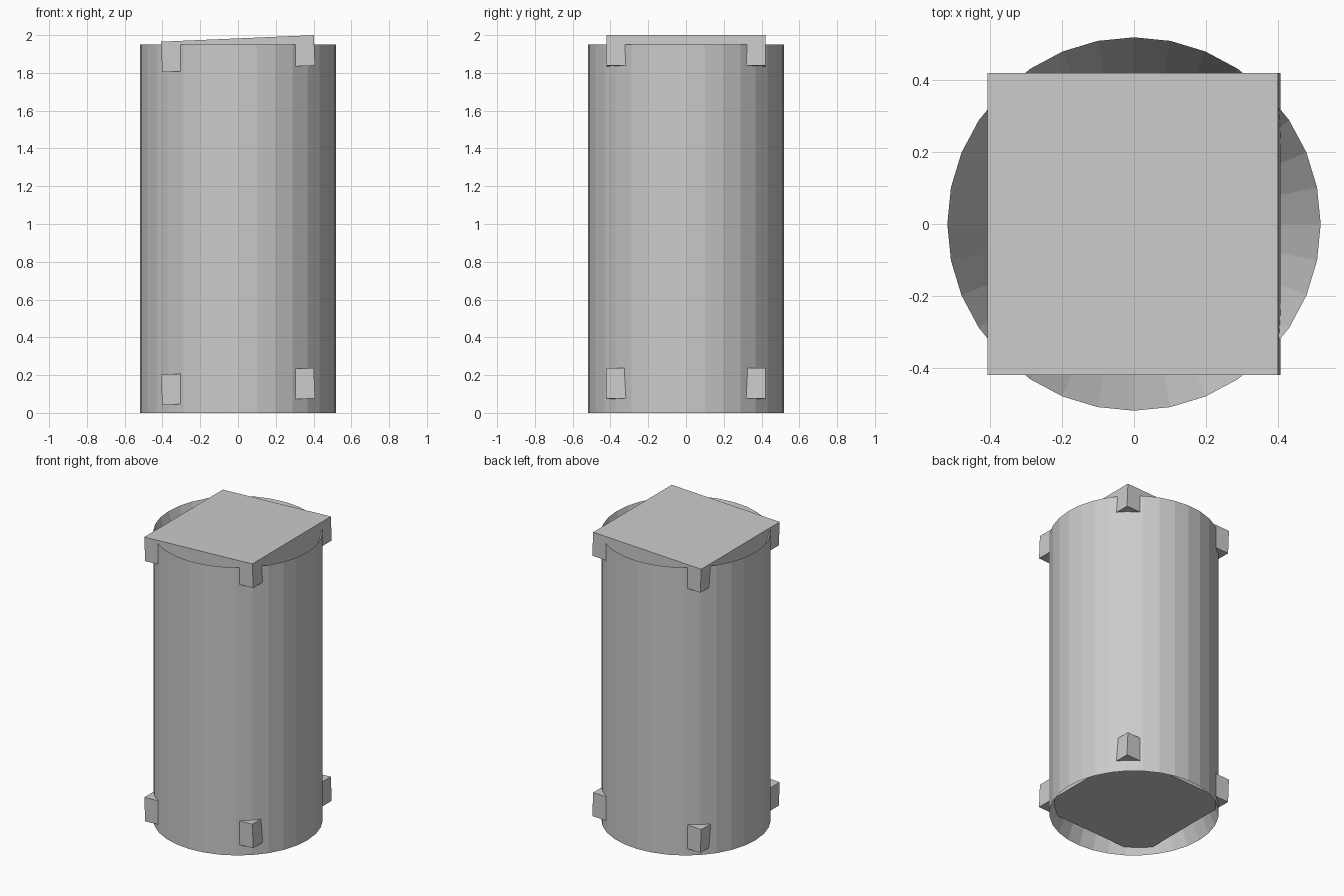
import bpy, bmesh, math
from mathutils import Matrix

if "Cube" in bpy.data.objects:
    bpy.data.objects.remove(bpy.data.objects["Cube"])

SIDES = 32


def finish(bm, name):
    bmesh.ops.recalc_face_normals(bm, faces=bm.faces)
    mesh = bpy.data.meshes.new(name)
    bm.to_mesh(mesh)
    bm.free()
    ob = bpy.data.objects.new(name, mesh)
    bpy.context.collection.objects.link(ob)
    return ob


# Drum: straight outer wall with a steep tapered recess in each end
def make_drum():
    profile = [(0.2, 0.8), (0.52, 0.0), (0.52, 1.95), (0.2, 1.15)]
    bm = bmesh.new()
    rings = []
    for r, z in profile:
        rings.append([bm.verts.new((r * math.cos(2 * math.pi * i / SIDES),
                                    r * math.sin(2 * math.pi * i / SIDES), z))
                      for i in range(SIDES)])
    for a, b in zip(rings, rings[1:]):
        for i in range(SIDES):
            j = (i + 1) % SIDES
            bm.faces.new((a[i], a[j], b[j], b[i]))
    bm.faces.new(rings[0])
    bm.faces.new(rings[-1])
    return finish(bm, "drum")


# Square slab whose corners poke through the drum wall
def make_slab(name, z):
    bm = bmesh.new()
    bmesh.ops.create_cube(bm, size=1.0,
                          matrix=Matrix.Diagonal((0.81, 0.84, 0.161, 1)))
    ob = finish(bm, name)
    ob.location = (0, 0, z)
    ob.rotation_euler = (0, math.radians(-2.45), 0)
    return ob


make_drum()
make_slab("top_slab", 1.902)
make_slab("bottom_slab", 0.14)
